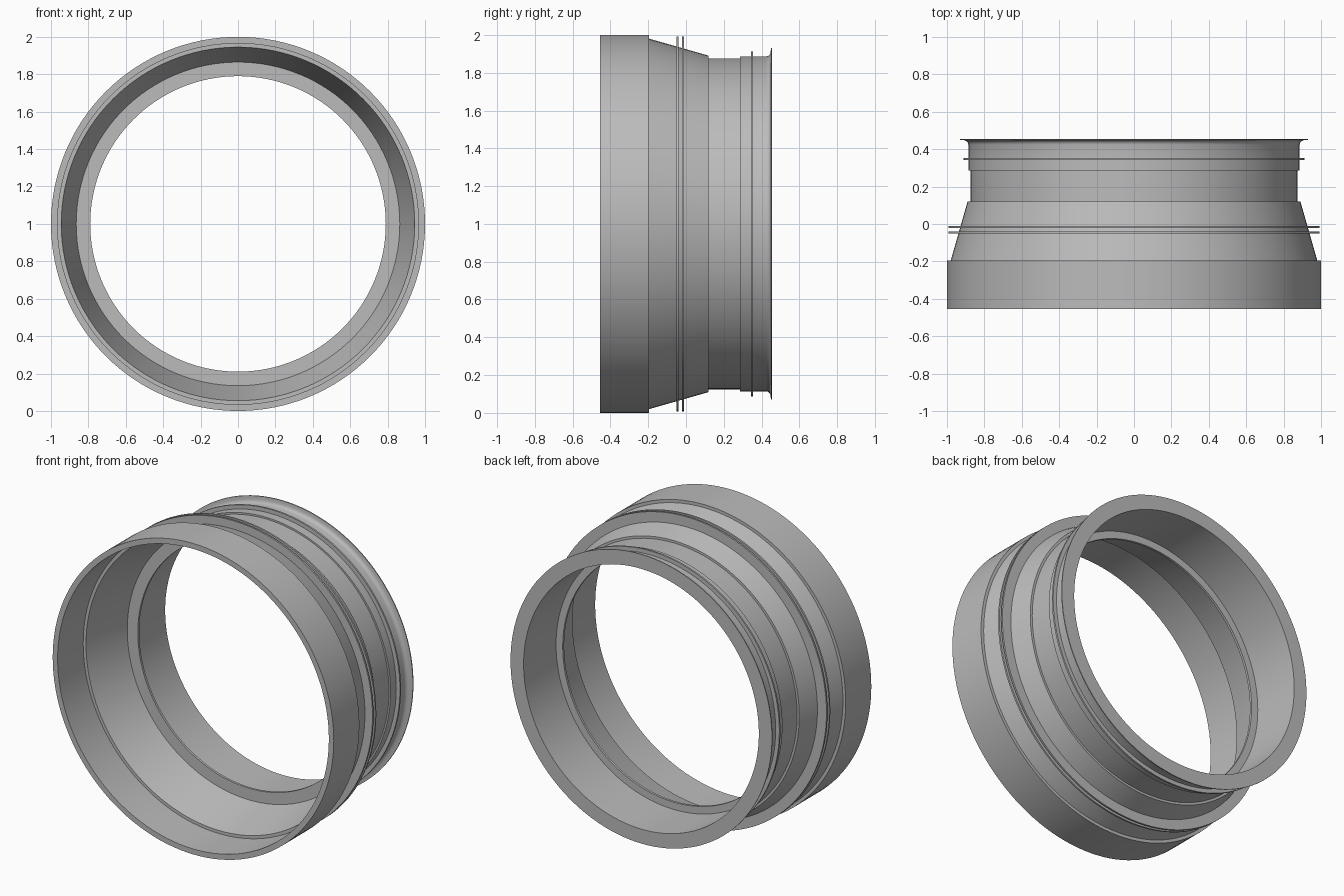
import bpy
import bmesh
from math import cos, sin, pi, radians

SEGMENTS = 128

cube = bpy.data.objects.get("Cube")
if cube:
    bpy.data.objects.remove(cube, do_unlink=True)

grey = bpy.data.materials.new("plain grey")
grey.use_nodes = True
colour = (0.5, 0.5, 0.5, 1)
grey.diffuse_color = colour
grey.node_tree.nodes["Principled BSDF"].inputs["Base Color"].default_value = colour


def lathe(name, profile):
    """Revolve a closed (radius, y) profile about the tube's axis."""
    bm = bmesh.new()
    loops = []
    for i in range(SEGMENTS):
        a = 2 * pi * i / SEGMENTS
        loops.append([bm.verts.new((r * cos(a), y, 1 + r * sin(a))) for r, y in profile])
    n = len(profile)
    for i in range(SEGMENTS):
        here, there = loops[i], loops[(i + 1) % SEGMENTS]
        for j in range(n):
            k = (j + 1) % n
            bm.faces.new((here[j], here[k], there[k], there[j]))
    bmesh.ops.recalc_face_normals(bm, faces=bm.faces)
    mesh = bpy.data.meshes.new(name)
    bm.to_mesh(mesh)
    bm.free()
    mesh.materials.append(grey)
    obj = bpy.data.objects.new(name, mesh)
    bpy.context.collection.objects.link(obj)
    bpy.ops.object.select_all(action="DESELECT")
    obj.select_set(True)
    bpy.context.view_layer.objects.active = obj
    bpy.ops.object.shade_smooth_by_angle(angle=radians(30))
    return obj


def cone_radius(y):
    """Outside radius of the tapered section."""
    return 0.98 - (y + 0.195) * 0.09 / 0.315


# Thin double flange standing on the taper
def flange(y0, y1, radius):
    return [(cone_radius(y0), y0), (radius, y0), (radius, y1), (cone_radius(y1), y1)]


# Wide front socket and taper, down to the thin inner stop ring
front = [(0.965, -0.455), (1.0, -0.455), (1.0, -0.195), (0.98, -0.195)]
front += flange(-0.05, -0.039, 0.992) + flange(-0.022, -0.011, 0.992)
taper_end = [(0.89, 0.12)]

# Narrow neck, stepped collar with a small bead, and flared rear lip
neck = [(0.875, 0.12), (0.875, 0.285), (0.886, 0.285)]
bead = [(0.886, 0.343), (0.912, 0.343), (0.912, 0.354), (0.886, 0.354)]
lip = [(0.886, 0.425), (0.889, 0.436), (0.897, 0.444), (0.908, 0.448),
       (0.93, 0.449), (0.93, 0.455), (0.837, 0.455)]

# Inside surface from rear to front
bore = [(0.837, 0.125), (0.79, 0.125), (0.79, 0.11), (0.865, 0.11),
        (0.945, -0.195), (0.965, -0.195)]

lathe("stepped_tube_adapter", front + taper_end + neck + bead + lip + bore)
